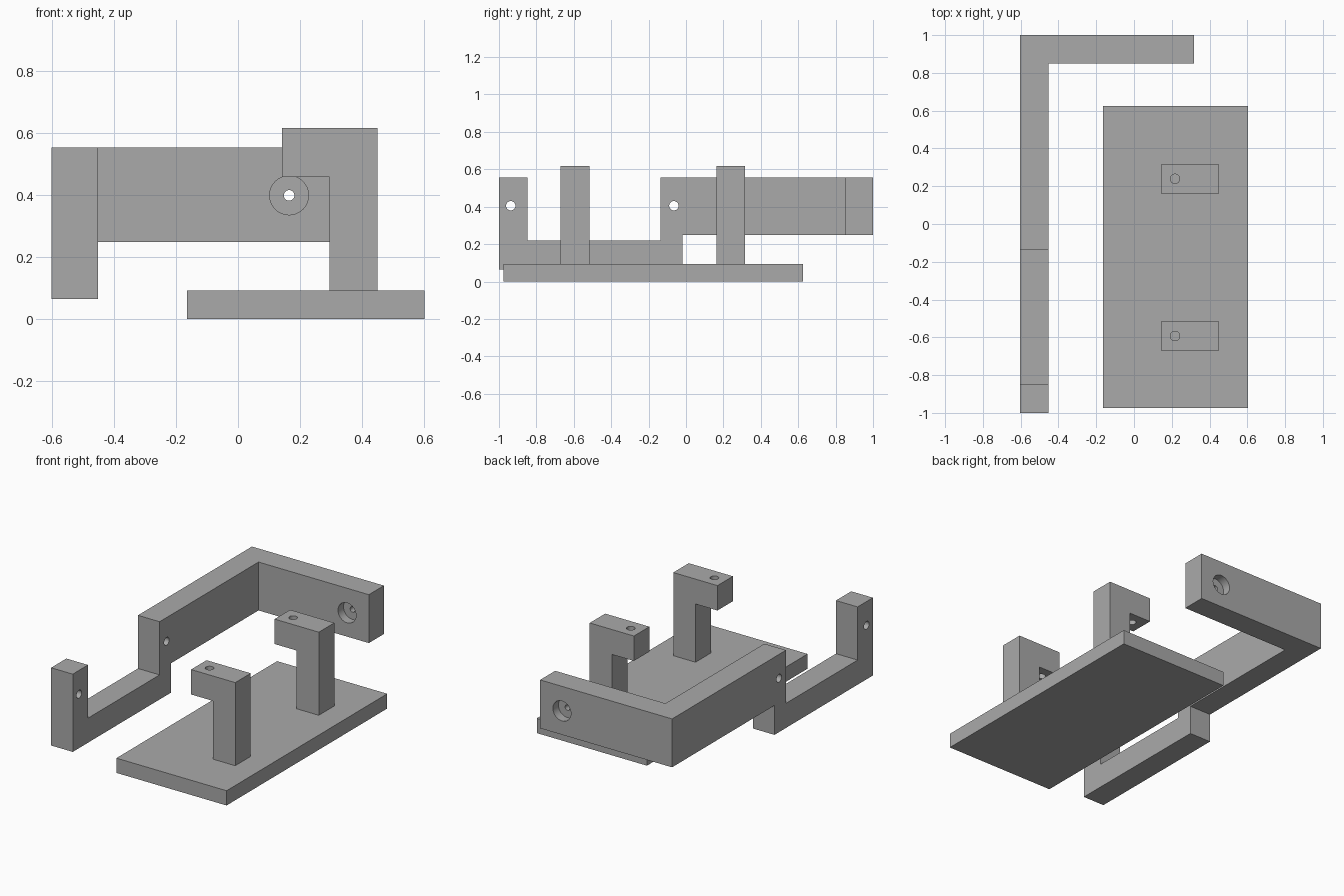
import bpy
import bmesh
import math
from mathutils import Matrix, Vector

cube = bpy.data.objects.get("Cube")
if cube:
    bpy.data.objects.remove(cube, do_unlink=True)

grey = bpy.data.materials.new("plain_grey")
grey.use_nodes = True
grey.diffuse_color = (0.4, 0.4, 0.4, 1)
grey.node_tree.nodes["Principled BSDF"].inputs["Base Color"].default_value = grey.diffuse_color


def finish(name, bm):
    bmesh.ops.recalc_face_normals(bm, faces=bm.faces)
    mesh = bpy.data.meshes.new(name)
    bm.to_mesh(mesh)
    bm.free()
    mesh.materials.append(grey)
    obj = bpy.data.objects.new(name, mesh)
    bpy.context.collection.objects.link(obj)
    return obj


def prism(name, points, sweep):
    """Extrude a closed 3D outline along the sweep vector."""
    bm = bmesh.new()
    face = bm.faces.new([bm.verts.new(p) for p in points])
    result = bmesh.ops.extrude_face_region(bm, geom=[face], use_keep_orig=True)
    verts = [g for g in result["geom"] if isinstance(g, bmesh.types.BMVert)]
    bmesh.ops.translate(bm, verts=verts, vec=sweep)
    return finish(name, bm)


def box(name, low, high):
    (x0, y0, z0), (x1, y1, z1) = low, high
    outline = [(x0, y0, z0), (x1, y0, z0), (x1, y1, z0), (x0, y1, z0)]
    return prism(name, outline, (0, 0, z1 - z0))


def rod(name, centre, axis, radius, length):
    """Cylinder centred on a point, used as a drill."""
    bm = bmesh.new()
    turn = Vector(axis).to_track_quat("Z", "Y").to_matrix().to_4x4()
    bmesh.ops.create_cone(bm, cap_ends=True, segments=32, radius1=radius, radius2=radius,
                          depth=length, matrix=Matrix.Translation(centre) @ turn)
    return finish(name, bm)


def cut(obj, cutter):
    """Subtract the cutter, bake the result and remove the cutter."""
    cutter.hide_render = True
    mod = obj.modifiers.new("cut", "BOOLEAN")
    mod.operation = "DIFFERENCE"
    mod.solver = "EXACT"
    mod.object = cutter
    bpy.ops.object.select_all(action="DESELECT")
    bpy.context.view_layer.objects.active = obj
    obj.select_set(True)
    bpy.ops.object.modifier_apply(modifier=mod.name)
    bpy.data.objects.remove(cutter, do_unlink=True)


def smooth_holes(obj):
    bpy.ops.object.select_all(action="DESELECT")
    bpy.context.view_layer.objects.active = obj
    obj.select_set(True)
    bpy.ops.object.shade_smooth_by_angle(angle=math.radians(30))


# Flat base plate
box("base_plate", (-0.165, -0.975, 0), (0.603, 0.625, 0.093))

# Two hooked posts with a vertical hole through each overhang
hook = [(0.295, 0.093), (0.45, 0.093), (0.45, 0.617), (0.142, 0.617), (0.142, 0.46), (0.295, 0.46)]
for name, y in (("front_post", -0.67), ("back_post", 0.162)):
    post = prism(name, [(x, y, z) for x, z in hook], (0, 0.154, 0))
    cut(post, rod("drill", (0.217, y + 0.077, 0.54), (0, 0, 1), 0.025, 0.4))
    smooth_holes(post)

# Cranked side rail with a back arm: side profile swept wide, then hollowed to an L
crank = [(-1, 0.065), (-0.02, 0.065), (-0.02, 0.25), (1, 0.25), (1, 0.555),
         (-0.135, 0.555), (-0.135, 0.22), (-0.848, 0.22), (-0.848, 0.555), (-1, 0.555)]
rail = prism("side_rail", [(-0.603, y, z) for y, z in crank], (0.92, 0, 0))
cut(rail, box("hollow", (-0.452, -1.2, -0.2), (0.6, 0.85, 0.9)))

# Sideways holes in the two uprights of the rail
for y in (-0.937, -0.065):
    cut(rail, rod("drill", (-0.53, y, 0.405), (1, 0, 0), 0.025, 0.4))

# Round recesses on both faces of the back arm, joined by a small hole
for y in (0.85, 1):
    cut(rail, rod("recess_cutter", (0.165, y, 0.4), (0, 1, 0), 0.063, 0.11))
cut(rail, rod("drill", (0.165, 0.925, 0.4), (0, 1, 0), 0.017, 0.4))
smooth_holes(rail)
